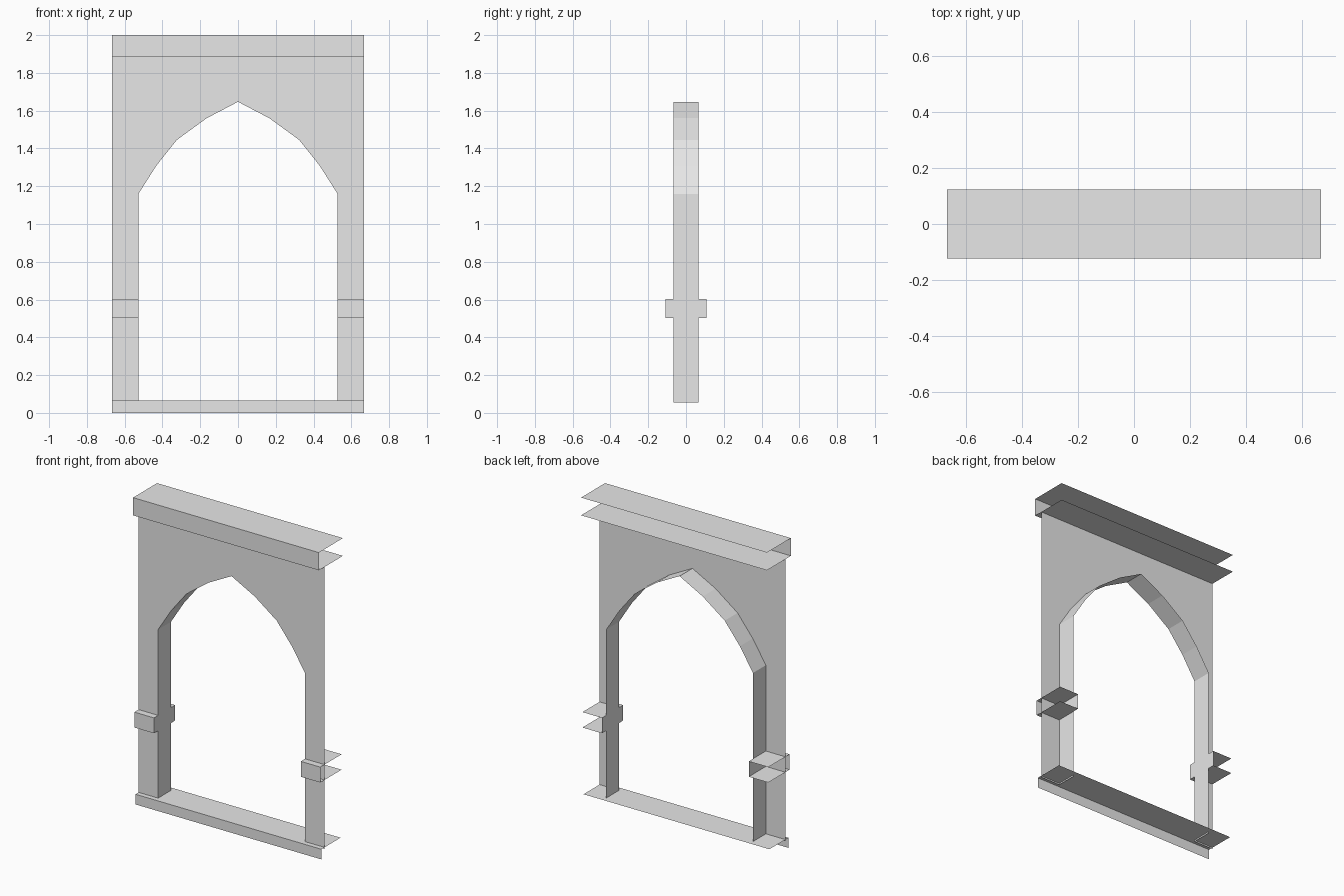
import bpy

cube = bpy.data.objects.get("Cube")
if cube:
    bpy.data.objects.remove(cube, do_unlink=True)

GREY = (0.8, 0.8, 0.8, 1.0)
stone = bpy.data.materials.new("plain_grey")
stone.use_nodes = True
stone.diffuse_color = GREY
stone.node_tree.nodes["Principled BSDF"].inputs["Base Color"].default_value = GREY

HALF_W, OPENING = 0.667, 0.527      # outer and inner half widths
WALL_Y = 0.066                      # half depth of the wall
FOOT_Z, BEAM_Z, TOP_Z = 0.056, 1.885, 2.0
SILL_Z = 0.066
BAND_Y, BAND_LOW, BAND_HIGH = 0.109, 0.503, 0.603


def make(name, faces):
    """Build an open shell from a list of polygons."""
    verts, polys = [], []
    for face in faces:
        polys.append(range(len(verts), len(verts) + len(face)))
        verts.extend(face)
    mesh = bpy.data.meshes.new(name)
    mesh.from_pydata(verts, [], [list(p) for p in polys])
    mesh.materials.append(stone)
    obj = bpy.data.objects.new(name, mesh)
    bpy.context.collection.objects.link(obj)
    return obj


def front(x0, x1, y, z0, z1):
    return [(x0, y, z0), (x1, y, z0), (x1, y, z1), (x0, y, z1)]


def level(x0, x1, depth, z, up=True):
    face = [(x0, -depth, z), (x1, -depth, z), (x1, depth, z), (x0, depth, z)]
    return face if up else face[::-1]


def upright(x, y0, y1, z0, z1):
    face = [(x, y0, z0), (x, y1, z0), (x, y1, z1), (x, y0, z1)]
    return face if x < 0 else face[::-1]


# Opening outline: left foot, pointed arch, right foot
half_arch = [(OPENING, FOOT_Z), (OPENING, 1.16), (0.433, 1.308),
             (0.324, 1.445), (0.166, 1.56)]
outline = ([(-x, z) for x, z in half_arch] + [(0, 1.647)] + half_arch[::-1])

# Front wall sheet around the opening
border = outline + [(HALF_W, FOOT_Z), (HALF_W, BEAM_Z),
                    (-HALF_W, BEAM_Z), (-HALF_W, FOOT_Z)]
make("front_wall", [[(x, -WALL_Y, z) for x, z in border]])

# Inner faces of the opening
make("arch_reveal", [
    [(a[0], -WALL_Y, a[1]), (a[0], WALL_Y, a[1]),
     (b[0], WALL_Y, b[1]), (b[0], -WALL_Y, b[1])]
    for a, b in zip(outline, outline[1:])])

# Lintel: front, top and underside, open at the back and ends
make("lintel", [
    front(-HALF_W, HALF_W, -0.123, BEAM_Z, TOP_Z),
    level(-HALF_W, HALF_W, 0.123, TOP_Z),
    level(-HALF_W, HALF_W, 0.123, BEAM_Z, up=False)])

# Sill: front and top only
make("sill", [
    front(-HALF_W, HALF_W, -0.098, 0, SILL_Z),
    level(-HALF_W, HALF_W, 0.098, SILL_Z)])

# Bands around the posts, open at the back and outer side
for name, side in (("left_band", 1), ("right_band", -1)):
    x0, x1 = sorted((side * OPENING, side * HALF_W))
    make(name, [
        front(x0, x1, -BAND_Y, BAND_LOW, BAND_HIGH),
        level(x0, x1, BAND_Y, BAND_HIGH),
        level(x0, x1, BAND_Y, BAND_LOW, up=False),
        upright(side * OPENING, -BAND_Y, -WALL_Y, BAND_LOW, BAND_HIGH),
        upright(side * OPENING, WALL_Y, BAND_Y, BAND_LOW, BAND_HIGH)])
